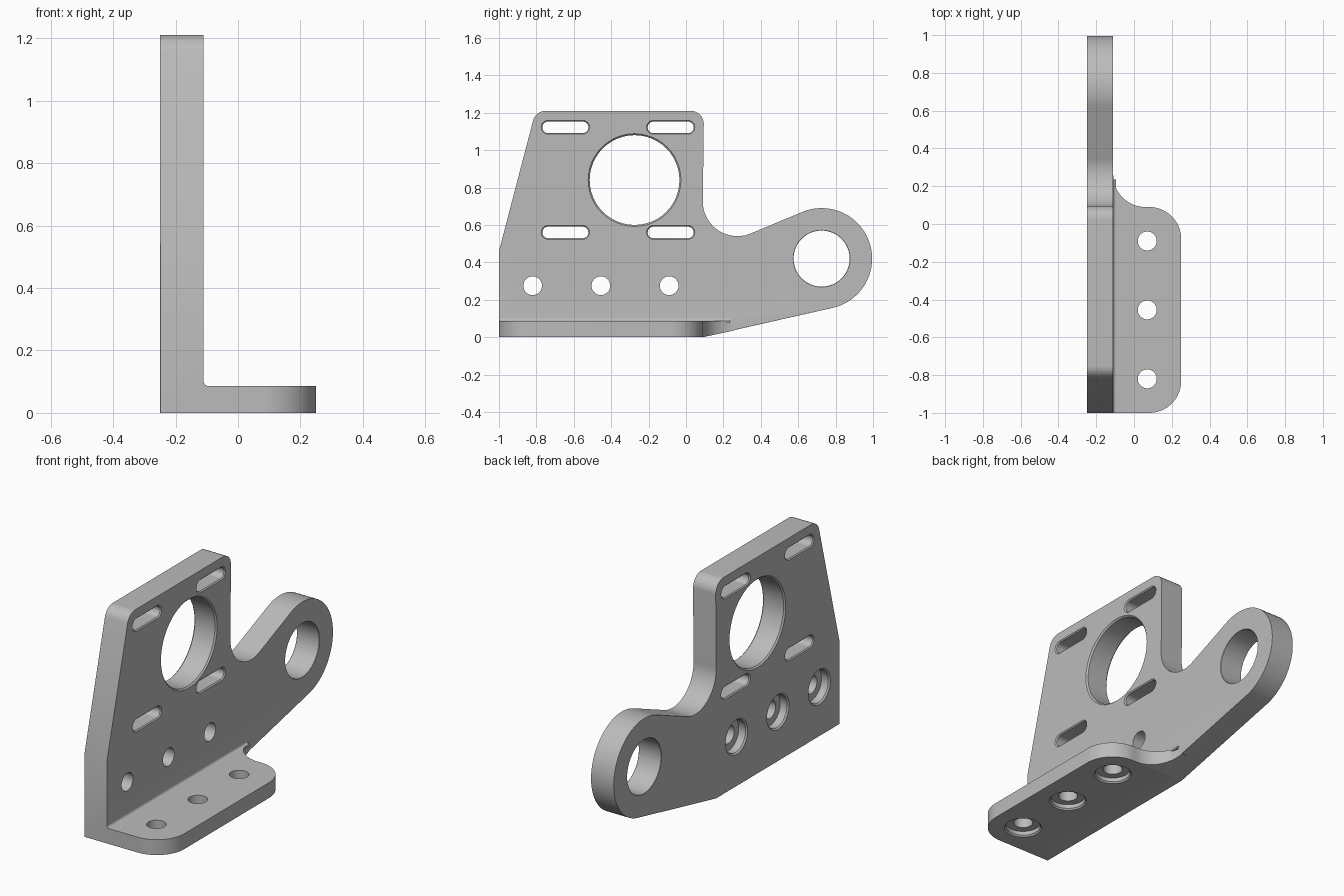
import bpy, bmesh
from math import sin, cos, radians, tan
from mathutils import Vector

cube = bpy.data.objects.get("Cube")
if cube:
    bpy.data.objects.remove(cube, do_unlink=True)

grey = bpy.data.materials.new("bracket grey")
grey.use_nodes = True
grey.diffuse_color = (0.5, 0.5, 0.5, 1)
grey.node_tree.nodes["Principled BSDF"].inputs["Base Color"].default_value = (0.5, 0.5, 0.5, 1)

BACK, FACE, EDGE = -0.25, -0.11, 0.25      # plate back, plate face, flange rim (x)
FLOOR = 0.086                              # flange thickness
CH = 0.008                                 # chamfer size


def arc(u, v, r, a0, a1, n=24):
    angles = [radians(a0 + (a1 - a0) * i / n) for i in range(n + 1)]
    return [(u + r * cos(a), v + r * sin(a)) for a in angles]


def slot(u, v, half, r):
    """Round hole, or a slot when half is above zero."""
    return arc(u + half, v, r, -90, 90) + arc(u - half, v, r, 90, 270)


def along_x(u, v, d):
    return (d, u, v)


def along_y(u, v, d):
    return (u, d, v)


def along_z(u, v, d):
    return (u, v, d)


def loft(bm, rings, place):
    """Closed solid through matching outlines, given as (depth, points)."""
    loops = [[bm.verts.new(place(u, v, d)) for u, v in pts] for d, pts in rings]
    bm.faces.new(loops[0])
    bm.faces.new(loops[-1])
    n = len(loops[0])
    for a, b in zip(loops, loops[1:]):
        for i in range(n):
            bm.faces.new((a[i], a[(i + 1) % n], b[(i + 1) % n], b[i]))


def finish(bm, name):
    bmesh.ops.remove_doubles(bm, verts=bm.verts, dist=1e-5)
    bmesh.ops.recalc_face_normals(bm, faces=bm.faces)
    mesh = bpy.data.meshes.new(name)
    bm.to_mesh(mesh)
    bm.free()
    mesh.materials.append(grey)
    ob = bpy.data.objects.new(name, mesh)
    bpy.context.collection.objects.link(ob)
    return ob


def combine(target, other, operation):
    mod = target.modifiers.new(operation, "BOOLEAN")
    mod.operation, mod.solver, mod.object = operation, "EXACT", other
    bpy.context.view_layer.objects.active = target
    bpy.ops.object.modifier_apply(modifier=mod.name)
    bpy.data.objects.remove(other, do_unlink=True)


# Upright plate with the arm and its rounded eye
outline = [(-1, 0), (0.09, 0)]
outline += arc(0.725, 0.42, 0.27, -78, 113, 48)
outline += arc(0.275, 0.725, 0.185, 293, 180)
outline += arc(0.025, 1.14, 0.07, 0, 90, 12)
outline += arc(-0.75, 1.14, 0.07, 90, 165.5, 12)
outline += [(-1, 0.46)]
bm = bmesh.new()
loft(bm, [(BACK, outline), (FACE, outline)], along_x)


def chamfered(edge):
    a, b = (v.co for v in edge.verts)
    if abs(a.x - b.x) > 0.01:
        return False
    return a.x < -0.2 or (a.y + b.y) / 2 > 0.085


bmesh.ops.bevel(bm, geom=[e for e in bm.edges if chamfered(e)], offset=CH,
                offset_type="OFFSET", segments=1, affect="EDGES", clamp_overlap=True)
bracket = finish(bm, "bracket")

# Foot flange, trimmed underneath by the slope of the arm
foot = [(FACE - 0.03, -1)] + arc(0.08, -0.83, 0.17, -90, 0)
foot += arc(0.08, -0.08, 0.17, 0, 90)
foot += arc(0.06, 0.26, 0.17, 270, 180)
foot += [(FACE - 0.03, 0.26)]
bm = bmesh.new()
loft(bm, [(0, foot), (FLOOR, foot)], along_z)
slope = Vector((0, tan(radians(12)), -1))
bmesh.ops.bisect_plane(bm, geom=bm.verts[:] + bm.edges[:] + bm.faces[:],
                       plane_co=(0, 0.09, 0), plane_no=slope, clear_outer=True)
bmesh.ops.holes_fill(bm, edges=[e for e in bm.edges if e.is_boundary], sides=0)
combine(bracket, finish(bm, "flange"), "UNION")

# Small fillet in the inner corner
r = 0.015
corner = [(FACE - 0.01, FLOOR - 0.01), (FACE + r, FLOOR - 0.01)]
corner += arc(FACE + r, FLOOR + r, r, 270, 180, 6) + [(FACE - 0.01, FLOOR + r)]
bm = bmesh.new()
loft(bm, [(-1, corner), (0.235, corner)], along_y)
combine(bracket, finish(bm, "fillet"), "UNION")

# All holes in one cutter
holes = bmesh.new()


def cut(u, v, half, steps, place):
    loft(holes, [(d, slot(u, v, half, rad)) for d, rad in steps], place)


def through(rad, c):
    """Steps for a plate hole chamfered by c on both faces."""
    return [(BACK - c, rad + 2 * c), (BACK + c, rad), (FACE - c, rad), (FACE + c, rad + 2 * c)]


def counterbore(start, depth, end):
    return [(start - CH, 0.09 + 2 * CH), (start + CH, 0.09), (start + depth, 0.09),
            (start + depth, 0.05), (end + 0.02, 0.05)]


cut(-0.275, 0.84, 0, through(0.24, CH), along_x)
cut(0.725, 0.42, 0, through(0.15, 0.002), along_x)
for y in (-0.645, -0.082):
    for z in (1.122, 0.56):
        cut(y, z, 0.092, through(0.031, 0.006), along_x)
for y in (-0.82, -0.455, -0.09):
    cut(y, 0.275, 0, counterbore(BACK, 0.05, FACE), along_x)
    cut(0.07, y, 0, counterbore(0, 0.03, FLOOR), along_z)
combine(bracket, finish(holes, "hole_cutter"), "DIFFERENCE")

# Smooth curved walls, keep the edges crisp
bpy.ops.object.select_all(action="DESELECT")
bracket.select_set(True)
bpy.context.view_layer.objects.active = bracket
bpy.ops.object.shade_smooth_by_angle(angle=radians(25))
